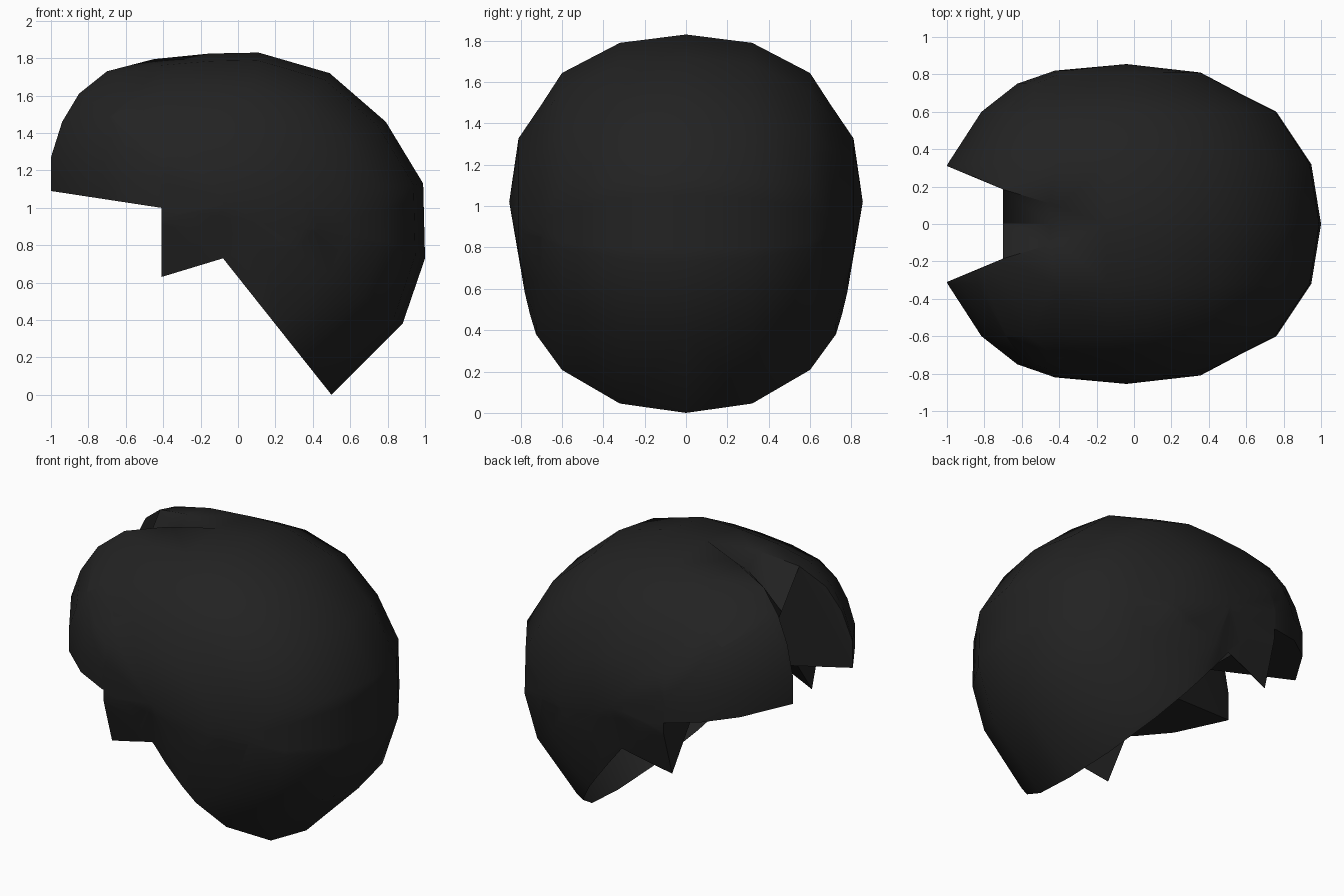
import bpy, bmesh, math
from mathutils import Vector

if "Cube" in bpy.data.objects:
    bpy.data.objects.remove(bpy.data.objects["Cube"])

# Head centre in the side plane, ring scales and side pole
CX, CZ = -0.04, 1.02
SCALES = (0.95, 0.77, 0.58, 0.38)
POLE_Y = 0.855
# Side bulge (y of the two outermost rings) by region
TOP, NAPE, FRONT = (0.70, 0.81), (0.725, 0.78), (0.75, 0.82)

# Columns round the outline: x, z, ridge y, centre-groove z (or None), bulge
COLS = [
    (0.11, 1.83, 0, None, TOP), (0.49, 1.72, 0, None, TOP),
    (0.79, 1.46, 0, None, TOP), (0.99, 1.13, 0, None, TOP),
    (1.00, 0.73, 0, None, TOP), (0.88, 0.38, 0, None, TOP),
    (0.50, 0.00, 0, None, NAPE), (0.30, -0.13, 0, None, NAPE),
    (0.10, -0.03, 0, None, NAPE), (-0.10, 0.20, 0, None, NAPE),
    (-0.45, 0.25, 0, None, NAPE), (-0.78, 0.35, 0, None, NAPE),
    (-1.00, 0.80, 0.31, None, FRONT), (-1.00, 1.05, 0.31, None, FRONT),
    (-1.00, 1.27, 0.31, None, FRONT), (-0.94, 1.46, 0.285, None, FRONT),
    (-0.85, 1.61, 0.25, None, FRONT), (-0.70, 1.73, 0.185, 1.50, TOP),
    (-0.45, 1.795, 0.11, 1.71, TOP), (-0.15, 1.825, 0, None, TOP),
]

bm = bmesh.new()
pole = bm.verts.new((CX, POLE_Y, CZ))
columns, centres = [], []
for x, z, r, c, bulge in COLS:
    g = 1 - 0.05 * (r / 0.32) ** 2
    dx, dz = (x - CX) / g, (z - CZ) / g
    col = [bm.verts.new((x, r, z))]
    for s, y in zip(SCALES, (0.32, 0.60) + bulge):
        col.append(bm.verts.new((CX + dx * s, y, CZ + dz * s)))
    columns.append(col)
    centres.append(bm.verts.new((x, 0, c)) if c else None)

# Outer hair surface
n = len(columns)
for i in range(n):
    a, b = columns[i], columns[(i + 1) % n]
    for k in range(len(SCALES)):
        bm.faces.new((a[k], b[k], b[k + 1], a[k + 1]))
    bm.faces.new((a[-1], b[-1], pole))

# Parting groove
for i in (n - 3, n - 2):
    loop = [centres[i], centres[i + 1], columns[i + 1][0], columns[i][0]]
    bm.faces.new([v for v in loop if v])

# Hairline: split along the cut lines, then drop everything below
def line(p, q):
    return lambda x: p[1] + (q[1] - p[1]) * (x - p[0]) / (q[0] - p[0])

CUTS = [((-1.0, 1.09), (-0.41, 1.0)), ((-0.41, 1.0), (-0.41, 0.63)),
        ((-0.41, 0.63), (-0.08, 0.73)), ((-0.08, 0.73), (0.5, 0.0))]
for p, q in CUTS:
    bmesh.ops.bisect_plane(
        bm, geom=bm.verts[:] + bm.edges[:] + bm.faces[:], dist=1e-5,
        plane_co=(p[0], 0, p[1]), plane_no=(q[1] - p[1], 0, p[0] - q[0]))
fringe, burn, nape = line(*CUTS[0]), line(*CUTS[2]), line(*CUTS[3])

def below(f):
    c = f.calc_center_median()
    if c.x < -0.41:
        return c.z < fringe(c.x)
    return c.z < min(burn(c.x), nape(c.x))

bmesh.ops.delete(bm, geom=[f for f in bm.faces if below(f)], context='FACES')
bmesh.ops.recalc_face_normals(bm, faces=bm.faces[:])
side = max(bm.faces, key=lambda f: f.calc_center_median().y)
if side.normal.y < 0:
    bmesh.ops.reverse_faces(bm, faces=bm.faces[:])

# Read the cut rims so the inner faces meet the outer surface exactly
rim = {v.co.copy().freeze() for e in bm.edges if e.is_boundary for v in e.verts}
under = sorted((c for c in rim if c.x < -0.405 and abs(c.z - fringe(c.x)) < 1e-3),
               key=lambda c: c.y)
tip = min((c for c in rim if abs(c.x + 0.41) < 1e-3), key=lambda c: c.z)
front_edge = sorted((c for c in rim if abs(c.x + 0.41) < 1e-3), key=lambda c: c.z)
notch = min(rim, key=lambda c: abs(c.x + 0.08) + abs(c.z - 0.73))

def finish(bm, name):
    mesh = bpy.data.meshes.new(name)
    bm.to_mesh(mesh)
    bm.free()
    ob = bpy.data.objects.new(name, mesh)
    bpy.context.collection.objects.link(ob)
    mesh.materials.append(mat)
    # Mirror across the parting
    m = ob.modifiers.new("mirror", 'MIRROR')
    m.use_axis = (False, True, False)
    m.merge_threshold = 0.001
    bpy.ops.object.select_all(action='DESELECT')
    bpy.context.view_layer.objects.active = ob
    ob.select_set(True)
    bpy.ops.object.shade_smooth_by_angle(angle=math.radians(50))

def add_face(bm, pts, toward):
    f = bm.faces.new([bm.verts.new(p) for p in pts])
    f.normal_update()
    if f.normal.dot(Vector(toward)) < 0:
        f.normal_flip()

# Dark hair colour
mat = bpy.data.materials.new("dark_hair")
mat.diffuse_color = (0.016, 0.016, 0.016, 1)
mat.use_nodes = True
mat.node_tree.nodes["Principled BSDF"].inputs["Base Color"].default_value = mat.diffuse_color
finish(bm, "hair")

# Inner faces of the fringe: walls beside the parting and the underside
bm = bmesh.new()
inner = Vector((-0.41, 0.19, 1.0))
top = Vector((-0.70, 0.185, 1.73))
groove = Vector((-0.70, 0, 1.50))
ridge = [Vector((x, r, z)) for x, z, r, c, b in COLS[14:17]][::-1]
wall = ridge + [under[0], inner, groove]
for a, b in zip(wall, wall[1:]):
    add_face(bm, (top, a, b), (-0.5, -1, 0))
for a, b in zip(under, under[1:]):
    add_face(bm, (inner, a, b), (0, 0, -1))
add_face(bm, (groove, inner, (-0.41, 0, 1.0)), (-1, 0, 0))

# Inner faces of the sideburn
root = Vector((-0.41, 0.47, 1.0))
for a, b in zip(front_edge, front_edge[1:]):
    if b.z < 1.001:
        add_face(bm, (root, a, b), (-1, 0, 0))
add_face(bm, (tip, notch, root), (0, -1, -1))
bmesh.ops.remove_doubles(bm, verts=bm.verts[:], dist=1e-4)
finish(bm, "fringe_inside")
